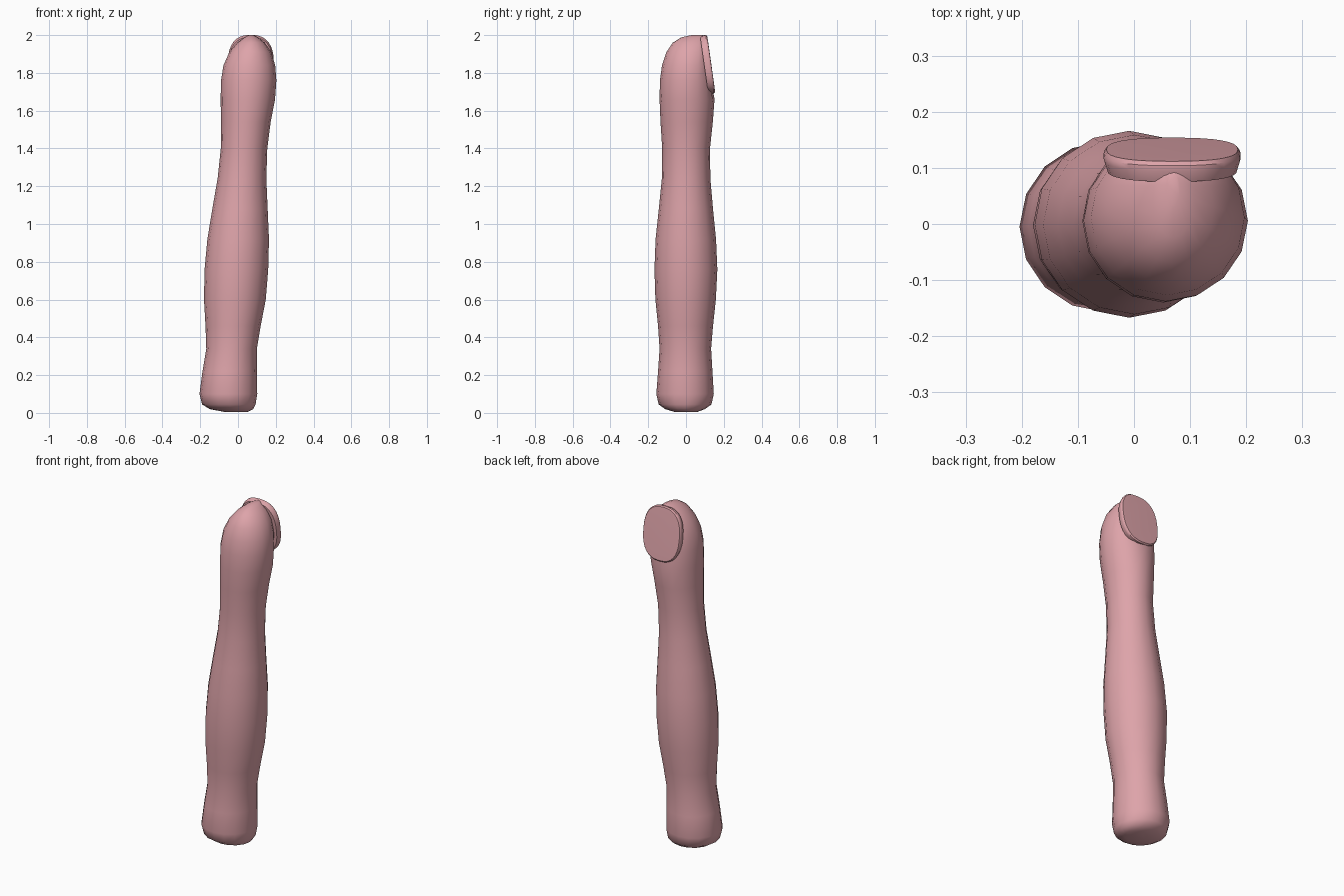
import bpy
import bmesh
from math import cos, sin, tau, copysign
from mathutils import Vector

cube = bpy.data.objects.get("Cube")
if cube:
    bpy.data.objects.remove(cube, do_unlink=True)

SIDES = 16


def make_material(name, color):
    mat = bpy.data.materials.new(name)
    mat.use_nodes = True
    mat.diffuse_color = color
    bsdf = next(n for n in mat.node_tree.nodes if n.type == "BSDF_PRINCIPLED")
    bsdf.inputs["Base Color"].default_value = color
    return mat


def loft(name, rings, mat, sharp_angle):
    """Skin a list of closed point rings and cap both ends."""
    bm = bmesh.new()
    loops = [[bm.verts.new(p) for p in ring] for ring in rings]
    for low, high in zip(loops, loops[1:]):
        count = len(low)
        for i in range(count):
            j = (i + 1) % count
            bm.faces.new((low[i], low[j], high[j], high[i]))
    bm.faces.new(list(reversed(loops[0])))
    bm.faces.new(loops[-1])
    bmesh.ops.recalc_face_normals(bm, faces=bm.faces)
    mesh = bpy.data.meshes.new(name)
    bm.to_mesh(mesh)
    bm.free()
    mesh.materials.append(mat)
    obj = bpy.data.objects.new(name, mesh)
    bpy.context.collection.objects.link(obj)
    bpy.ops.object.select_all(action="DESELECT")
    obj.select_set(True)
    bpy.context.view_layer.objects.active = obj
    bpy.ops.object.shade_smooth_by_angle(angle=sharp_angle)
    return obj


skin = make_material("pink skin", (0.73, 0.37, 0.40, 1))

# Nail bed: a plane leaning forward towards the tip
bed_top = Vector((0.068, 0.094, 2.0))
bed_low = Vector((0.068, 0.138, 1.69))


def bed_y(z):
    t = (bed_top.z - z) / (bed_top.z - bed_low.z)
    return bed_top.y + t * (bed_low.y - bed_top.y)


# Finger cross-sections: height, x range, y range
sections = [
    (0.005, -0.07, 0.05, -0.06, 0.06),
    (0.02, -0.15, 0.08, -0.11, 0.10),
    (0.045, -0.19, 0.093, -0.145, 0.135),
    (0.10, -0.204, 0.102, -0.157, 0.147),
    (0.22, -0.188, 0.10, -0.148, 0.14),
    (0.34, -0.168, 0.10, -0.14, 0.133),
    (0.46, -0.172, 0.12, -0.148, 0.143),
    (0.60, -0.18, 0.147, -0.162, 0.158),
    (0.76, -0.177, 0.16, -0.167, 0.166),
    (0.92, -0.162, 0.164, -0.161, 0.159),
    (1.08, -0.136, 0.157, -0.144, 0.143),
    (1.24, -0.108, 0.15, -0.128, 0.129),
    (1.40, -0.091, 0.155, -0.126, 0.127),
    (1.54, -0.09, 0.173, -0.135, 0.142),
    (1.66, -0.092, 0.196, -0.14, 0.151),
    (1.76, -0.09, 0.203, -0.138, 0.15),
    (1.84, -0.077, 0.197, -0.127, 0.15),
    (1.91, -0.046, 0.176, -0.104, 0.145),
    (1.96, -0.004, 0.142, -0.07, 0.13),
    (1.988, 0.033, 0.106, -0.025, 0.11),
    (2.0, 0.058, 0.082, 0.03, 0.09),
]


def finger_ring(z, x0, x1, y0, y1):
    ring = []
    for i in range(SIDES):
        a = tau * i / SIDES
        x = (x0 + x1) / 2 + cos(a) * (x1 - x0) / 2
        y = (y0 + y1) / 2 + sin(a) * (y1 - y0) / 2
        if z > bed_low.z:
            y = min(y, bed_y(z) + 0.006)  # flatten under the nail
        ring.append((x, y, z))
    return ring


loft("finger", [finger_ring(*s) for s in sections], skin, 1.2)

# Fingernail: rounded slab with a softened rim and a flat middle
up = (bed_top - bed_low).normalized()
side = Vector((1, 0, 0))
out = side.cross(up) * -1
if out.y < 0:
    out = -out
centre = (bed_top + bed_low) / 2
half_height = (bed_top - bed_low).length / 2


def nail_ring(scale, depth):
    ring = []
    for i in range(SIDES * 2):
        a = tau * i / (SIDES * 2)
        u = copysign(abs(cos(a)) ** 0.8, cos(a)) * 0.122 * scale
        v = copysign(abs(sin(a)) ** 0.8, sin(a)) * half_height * scale
        ring.append(centre + side * u + up * v + out * depth)
    return ring


nail_steps = [(0.95, -0.02), (1.0, 0.0), (1.0, 0.01), (0.96, 0.017), (0.72, 0.018)]
loft("fingernail", [nail_ring(*s) for s in nail_steps], skin, 0.7)
